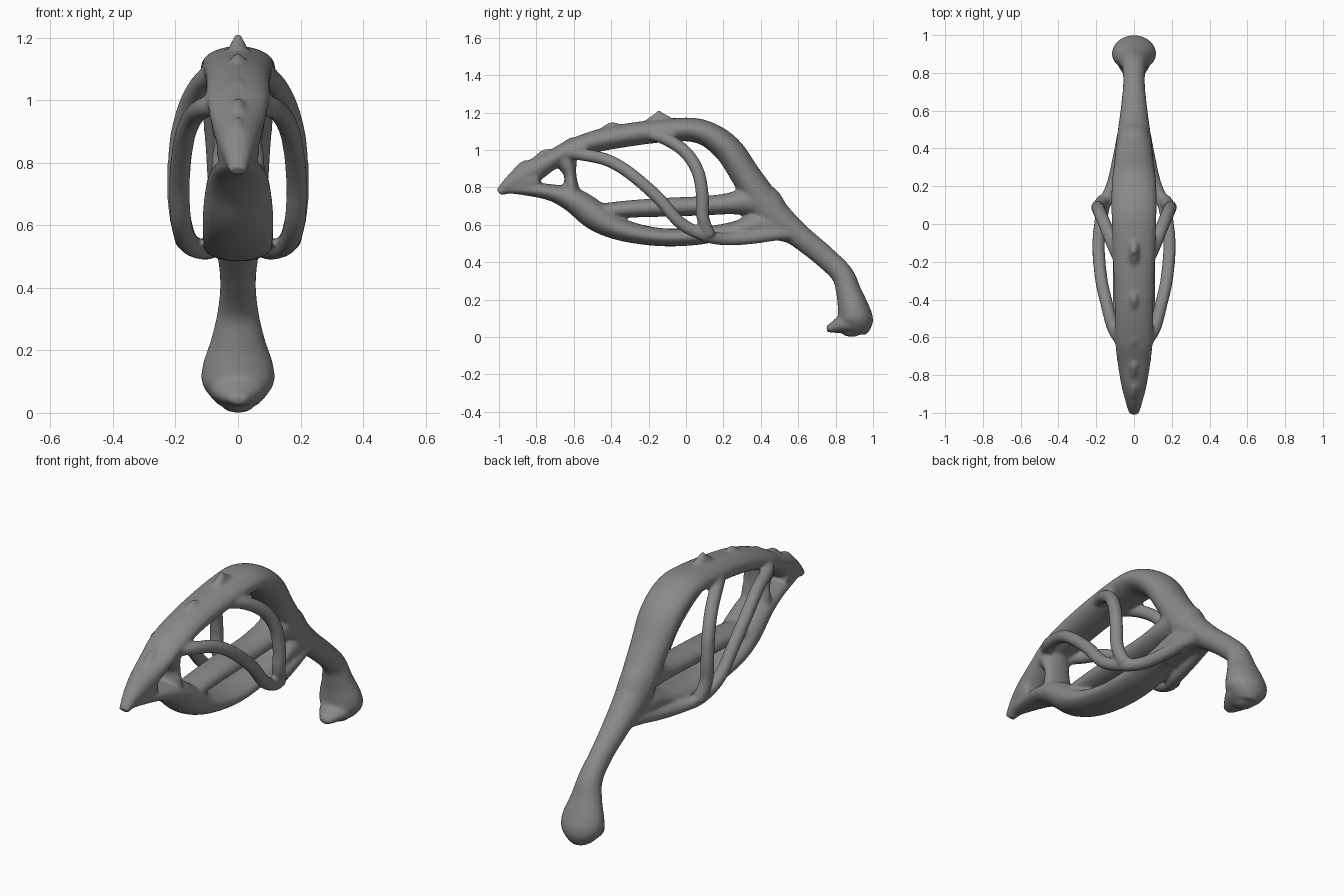
import bpy, bmesh, math
from mathutils import Vector

bm = bmesh.new()


def catmull(pts, steps=6):
    out = []
    for i in range(len(pts) - 1):
        p0, p1 = pts[max(i - 1, 0)], pts[i]
        p2, p3 = pts[i + 1], pts[min(i + 2, len(pts) - 1)]
        for s in range(steps):
            t = s / steps
            out.append([0.5 * (2 * b + (c - a) * t + (2 * a - 5 * b + 4 * c - d) * t * t
                               + (3 * b - a - 3 * c + d) * t ** 3)
                        for a, b, c, d in zip(p0, p1, p2, p3)])
    return out + [list(pts[-1])]


def sweep(stations, sides=20):
    """Closed elliptical tube through stations of x, y, z, half width, half thickness."""
    pts = catmull(stations)
    rings = []
    for i, p in enumerate(pts):
        a, b = pts[max(i - 1, 0)], pts[min(i + 1, len(pts) - 1)]
        t = (Vector(b[:3]) - Vector(a[:3])).normalized()
        side = Vector((1, 0, 0))
        side = (side - t * side.dot(t)).normalized()
        n = t.cross(side)
        ring = []
        for k in range(sides):
            u = math.tau * k / sides
            ring.append(bm.verts.new(Vector(p[:3]) + side * p[3] * math.cos(u) + n * p[4] * math.sin(u)))
        rings.append(ring)
    for r, q in zip(rings, rings[1:]):
        for k in range(sides):
            j = (k + 1) % sides
            bm.faces.new((r[k], r[j], q[j], q[k]))
    bm.faces.new(rings[0][::-1])
    bm.faces.new(rings[-1])


def central(stations):
    sweep([(0, *s) for s in stations])


def paired(points, r):
    for sx in (1, -1):
        sweep([(sx * x, y, z, r, r) for x, y, z in points], 14)


# beak, arched spine and curved grip down to the flared foot
central([(-1.0, .772, .028, .02), (-.93, .825, .048, .045), (-.85, .868, .068, .066),
         (-.72, .945, .09, .052), (-.6, 1.01, .102, .052), (-.4, 1.065, .104, .062),
         (-.1, 1.105, .115, .062), (.08, 1.098, .12, .066), (.22, 1.008, .118, .076),
         (.325, .855, .105, .08), (.45, .67, .092, .092), (.6, .545, .072, .066),
         (.74, .43, .058, .06), (.835, .335, .064, .06), (.87, .24, .085, .068),
         (.895, .15, .114, .085), (.905, .085, .112, .095), (.895, .025, .06, .07)])
# solid beak in front of the eye opening
central([(-.99, .775, .025, .018), (-.92, .805, .045, .035), (-.85, .83, .065, .06), (-.79, .845, .07, .07)])
# toe and heel of the foot
central([(.92, .08, .1, .065), (.84, .068, .085, .05), (.79, .052, .055, .032), (.752, .042, .028, .016)])
central([(.85, .03, .04, .022), (.89, .022, .05, .022), (.93, .035, .045, .022)])
# lower jaw plate
central([(-.95, .79, .035, .022), (-.85, .79, .06, .035), (-.72, .772, .085, .045),
         (-.6, .73, .102, .068), (-.48, .645, .113, .078), (-.35, .575, .114, .06),
         (-.15, .535, .112, .049), (.05, .538, .107, .047), (.25, .57, .1, .045),
         (.42, .6, .09, .07), (.6, .545, .06, .055)])
# solid root where the bars meet the grip
central([(.27, .55, .08, .03), (.36, .575, .09, .05), (.48, .58, .08, .062), (.62, .54, .06, .05)])
# middle bar
central([(-.5, .66, .08, .045), (-.36, .68, .08, .045), (-.15, .692, .082, .05),
         (.1, .702, .082, .052), (.25, .715, .087, .06), (.4, .73, .09, .095), (.5, .65, .08, .06)])
# post behind the eye opening
central([(-.655, 1.0, .09, .075), (-.64, .94, .088, .06), (-.62, .87, .08, .034),
         (-.615, .81, .085, .04), (-.61, .72, .09, .06)])
# long side hoops
paired([(.06, -.63, .985), (.11, -.55, .975), (.145, -.42, .945), (.172, -.3, .875),
        (.187, -.15, .745), (.182, -.03, .61), (.158, .1, .543), (.112, .21, .523),
        (.08, .35, .53), (.055, .48, .548), (.03, .6, .555)], .034)
# short side hoops
paired([(.07, -.2, 1.09), (.115, -.1, 1.055), (.155, .0, .985), (.183, .065, .88),
        (.192, .088, .75), (.187, .09, .64), (.165, .125, .54)], .035)
# ridge bumps along the spine
for y, z, r in ((-.86, .925, .026), (-.75, .985, .028), (-.61, 1.045, .03),
                (-.4, 1.12, .036), (-.15, 1.16, .046)):
    central([(y - 1.9 * r, z - .9 * r, .6 * r, .4 * r), (y, z + .15 * r, .6 * r, .65 * r),
             (y + 1.2 * r, z - .2 * r, .5 * r, .6 * r)])
central([(-.15, 1.15, .03, .045), (-.147, 1.185, .019, .025), (-.143, 1.214, .009, .009)])

bmesh.ops.recalc_face_normals(bm, faces=bm.faces)
mesh = bpy.data.meshes.new("basket_handle")
bm.to_mesh(mesh)
bm.free()
handle = bpy.data.objects.new("basket_handle", mesh)
bpy.context.collection.objects.link(handle)

# dark grey metal
grey = bpy.data.materials.new("dark_grey")
grey.diffuse_color = (.25, .25, .25, 1)
mesh.materials.append(grey)

# fuse all bars into one flowing skin
remesh = handle.modifiers.new("fuse", 'REMESH')
remesh.mode = 'VOXEL'
remesh.voxel_size = .009
remesh.use_smooth_shade = True
soft = handle.modifiers.new("soften", 'SMOOTH')
soft.factor = .5
soft.iterations = 7
